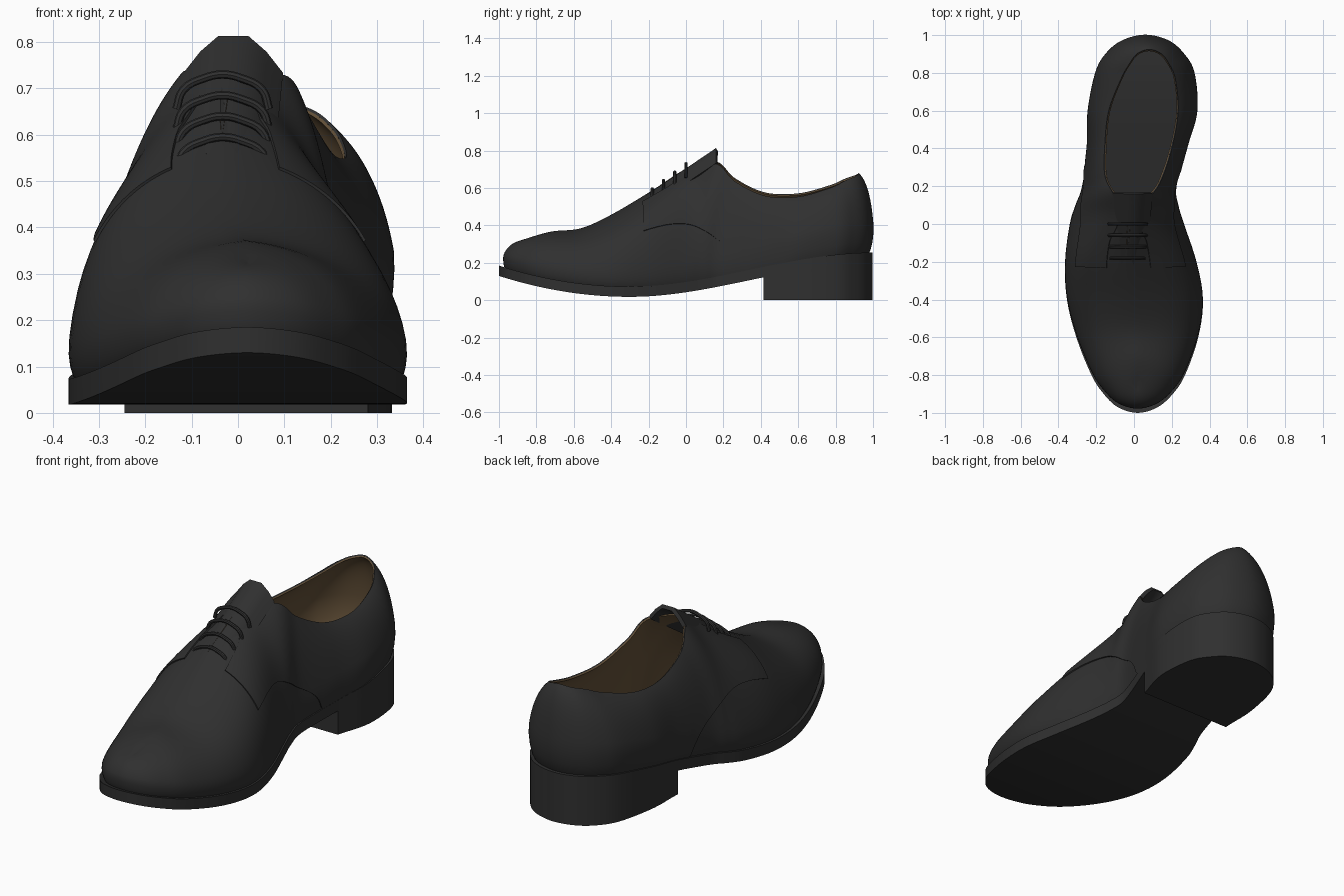
import bpy, math
from mathutils import Vector

cube = bpy.data.objects.get("Cube")
if cube:
    bpy.data.objects.remove(cube, do_unlink=True)


def material(name, color):
    mat = bpy.data.materials.new(name)
    mat.use_nodes = True
    rgba = (*color, 1)
    mat.diffuse_color = rgba
    bsdf = mat.node_tree.nodes["Principled BSDF"]
    bsdf.inputs["Base Color"].default_value = rgba
    bsdf.inputs["Roughness"].default_value = 0.6
    return mat


black = material("black leather", (0.029, 0.029, 0.029))
brown = material("brown lining", (0.125, 0.08, 0.039))

# Stations from heel to toe: ground outline y, its two x edges,
# then top line y, centre x, half opening, height, and wall fullness
STATIONS = [
    (.997, .06, .06, .92, .08, 0, .675, .6),
    (.968, -.06, .18, .90, .08, .06, .663, .6),
    (.9, -.145, .26, .85, .08, .1, .645, .55),
    (.8, -.2, .315, .77, .075, .14, .61, .5),
    (.6, -.24, .33, .6, .05, .18, .567, .45),
    (.415, -.245, .28, .42, .025, .175, .573, .45),
    (.2, -.275, .225, .26, 0, .15, .65, .4),
    (.1, -.31, .235, .17, -.005, .105, .735, .4),
    (0, -.34, .265, .04, -.025, 0, .725, .53),
    (-.2, -.365, .33, -.2, -.035, 0, .575, .78),
    (-.4, -.355, .365, -.4, -.02, 0, .457, .8),
    (-.6, -.305, .34, -.56, 0, 0, .385, .76),
    (-.8, -.225, .27, -.7, .02, 0, .37, .72),
    (-.9, -.16, .205, -.77, .02, 0, .355, .7),
    (-.97, -.085, .125, -.83, .02, 0, .335, .68),
    (-1, .02, .02, -.86, .02, 0, .325, .65),
]
right_side = [(xa, y, c - r, ty, z, f) for y, xa, xb, ty, c, r, z, f in STATIONS]
# the +x collar dips a little lower
left_side = [(xb, y, c + r, ty, z - 0.1 * r, f)
             for y, xa, xb, ty, c, r, z, f in STATIONS[1:-1]]
LOOP = right_side + left_side[::-1]
COUNT = len(LOOP)
FINE = 5


def around(u):
    """Smooth closed interpolation of the station loop."""
    i, t = math.floor(u), u - math.floor(u)
    a, b, c, d = (LOOP[(i + k) % COUNT] for k in (-1, 0, 1, 2))
    return [q + t * (r - p) / 2 + t * t * (p - 2.5 * q + 2 * r - s / 2)
            + t ** 3 * (1.5 * (q - r) + (s - p) / 2)
            for p, q, r, s in zip(a, b, c, d)]


def sole_top(y):
    if y < -0.3:
        return 0.073 + 0.112 * ((-y - 0.3) / 0.7) ** 2
    t = min(1, (y + 0.3) / 1.3)
    return 0.073 + 0.182 * t * t * (3 - 2 * t)


def bezier(a, b, c, t):
    return a * (1 - t) ** 2 + b * 2 * t * (1 - t) + c * t * t


def wall(u, v):
    """Point on the upper: u runs round the shoe, v from sole to top line."""
    x, y, tx, ty, tz, full = around(u)
    low = sole_top(y) - 0.012
    rise = 0.09 + (0.06 if y > 0 else 0.03) * y
    foot = Vector((0.03 + (x - 0.03) * 0.95, y * 0.97, low))
    bulge = Vector((x, y * (1 if y > 0 else 0.978), low + rise))
    top = Vector((tx, ty, tz))
    if v < 0.2:
        return bezier(foot, Vector((bulge.x, bulge.y, low + rise * 0.3)), bulge, v * 5)
    corner = Vector((bulge.x, bulge.y, tz))
    return bezier(bulge, ((bulge + top) / 2).lerp(corner, full), top, (v - 0.2) / 0.8)


def finish(obj, angle=40):
    bpy.ops.object.select_all(action="DESELECT")
    obj.select_set(True)
    bpy.context.view_layer.objects.active = obj
    bpy.ops.object.convert(target="MESH")
    bpy.ops.object.shade_smooth_by_angle(angle=math.radians(angle))


def grid(name, rows, mats, thickness=0, offset=-1, closed=False):
    """Quad sheet through rows of points, optionally thickened."""
    width = len(rows[0])
    verts = [p for row in rows for p in row]
    faces = []
    for i in range(len(rows) - (0 if closed else 1)):
        j = (i + 1) % len(rows)
        for k in range(width - 1):
            faces.append((i * width + k, j * width + k,
                          j * width + k + 1, i * width + k + 1))
    mesh = bpy.data.meshes.new(name)
    mesh.from_pydata(verts, [], faces)
    obj = bpy.data.objects.new(name, mesh)
    bpy.context.collection.objects.link(obj)
    for mat in mats:
        mesh.materials.append(mat)
    weld = obj.modifiers.new("weld", "WELD")
    weld.merge_threshold = 0.0005
    if thickness:
        shell = obj.modifiers.new("shell", "SOLIDIFY")
        shell.thickness, shell.offset = thickness, offset
        shell.material_offset = shell.material_offset_rim = len(mats) - 1
    finish(obj)


def slab(name, last, bottom, top, inset=1.0):
    """Solid block under the outline, from the heel back to a station."""
    rows = []
    for i in range(last * FINE + 1):
        u = i / FINE
        xa, y = around(u)[:2]
        xb = around(-u)[0]
        xa, xb, py = 0.03 + (xa - 0.03) * inset, 0.03 + (xb - 0.03) * inset, y * inset
        low, high = bottom(y), top(y)
        rows.append([Vector(p) for p in ((xa, py, low), (xa, py, high), (xb, py, high),
                                         (xb, py, low), (xa, py, low))])
    grid(name, rows, [black])
    # close the straight front end
    if last < len(STATIONS) - 1:
        end = rows[-1][:4]
        grid(name + "_breast", [end[:2], [end[3], end[2]]], [black])


# Sole, heel block and insole
toe = len(STATIONS) - 1
slab("sole", toe, lambda y: sole_top(y) - 0.055, sole_top)
slab("heel", 5, lambda y: 0, lambda y: sole_top(y) - 0.053)
slab("insole", toe, lambda y: sole_top(y) - 0.005, lambda y: sole_top(y) + 0.02, 0.93)

# Upper shell with brown lining
STEPS = 18
shell_rows = [[wall(i / FINE, k / STEPS) for k in range(STEPS + 1)]
              for i in range(COUNT * FINE)]
grid("upper", shell_rows, [black, brown], 0.007, -1, True)

# Quarters lapping over the vamp, wrapped round the heel
quarter_rows = []
front, columns = 9.15, 200
for i in range(columns + 1):
    u = -front + 2 * front * i / columns
    y = around(u)[1]
    reach = min(1, max(0, (y + 0.24) / 0.57))
    low = 0.49 * math.sqrt(1 - reach * reach)
    high = 1 - 0.16 * min(1, max(0, (0.1 - y) / 0.2))
    quarter_rows.append([wall(u, low + (high - low) * k / STEPS) for k in range(STEPS + 1)])
grid("quarters", quarter_rows, [black], 0.006, 1)

# Tongue rising out of the throat
arch = [(-.1, -.08), (-.065, -.035), (-.03, -.003), (.03, -.003), (.065, -.035), (.1, -.08)]
tongue_rows = []
for i in range(9):
    t = i / 8
    spine = Vector((-0.035 + 0.025 * t, -0.21 + 0.375 * t, 0.555 + 0.253 * t))
    tongue_rows.append([spine + Vector((dx, 0, dz)) for dx, dz in reversed(arch)])
grid("tongue", tongue_rows, [black], 0.02, 0)

# Laces crossing the throat
lace_path = [(-.1, -.075), (-.085, -.033), (-.04, -.008), (0, 0),
             (.04, -.008), (.085, -.033), (.1, -.075)]
for n in range(4):
    curve = bpy.data.curves.new("lace", "CURVE")
    curve.dimensions = "3D"
    curve.bevel_depth, curve.bevel_resolution = 0.009, 2
    curve.resolution_u, curve.use_fill_caps = 4, True
    spline = curve.splines.new("BEZIER")
    spline.bezier_points.add(len(lace_path) - 1)
    for point, (dx, dz) in zip(spline.bezier_points, lace_path):
        point.co = (-0.033 + dx, -0.06 * n, 0.73 - 0.045 * n + dz)
        point.handle_left_type = point.handle_right_type = "AUTO"
    curve.materials.append(black)
    lace = bpy.data.objects.new(f"lace_{n + 1}", curve)
    bpy.context.collection.objects.link(lace)
    finish(lace)
